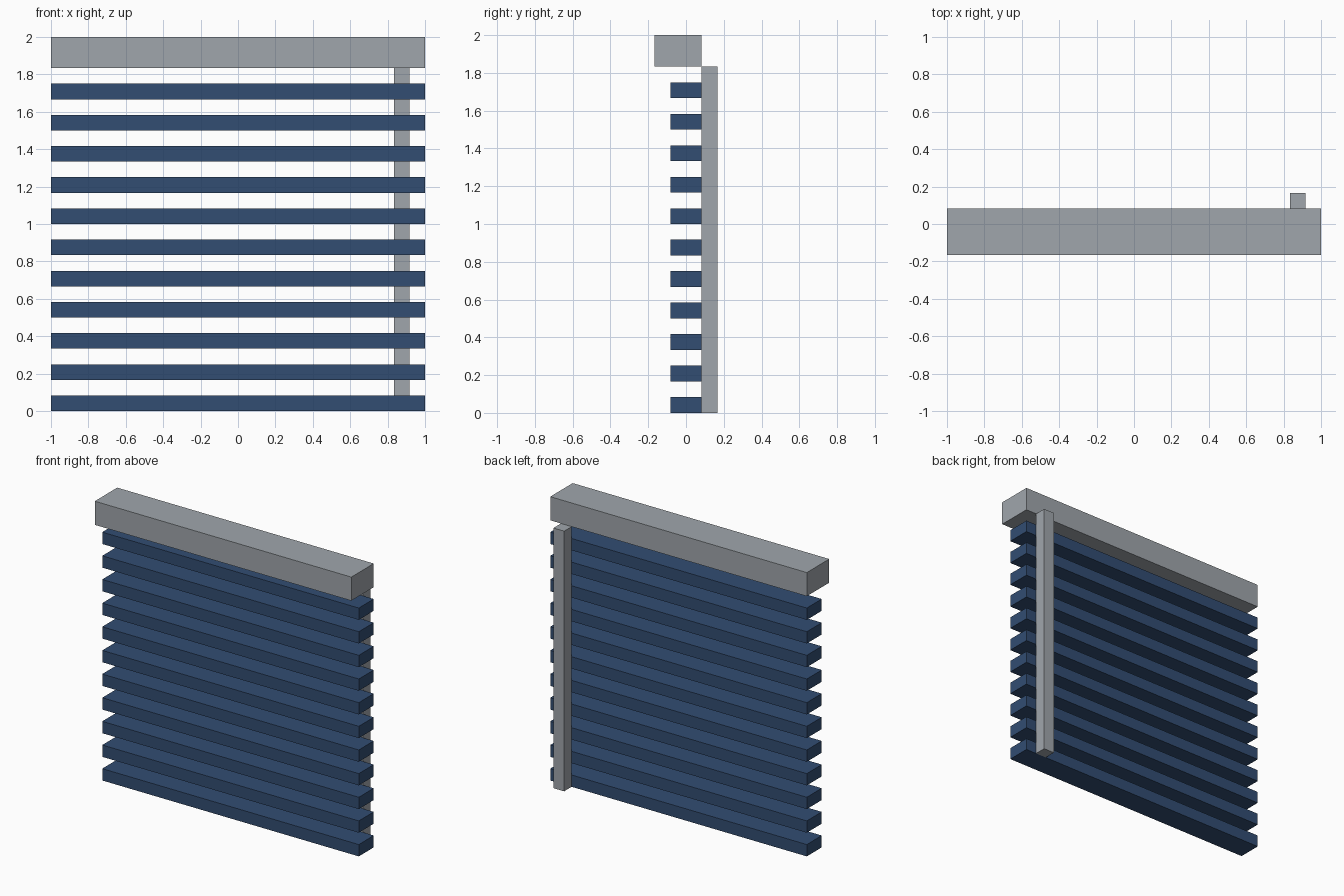
import bpy

cube = bpy.data.objects.get("Cube")
if cube:
    bpy.data.objects.remove(cube, do_unlink=True)

U = 1 / 12  # one module of the design grid


def make_material(name, srgb):
    color = [((c / 255 + 0.055) / 1.055) ** 2.4 for c in srgb] + [1]
    mat = bpy.data.materials.new(name)
    mat.use_nodes = True
    mat.diffuse_color = color
    mat.node_tree.nodes["Principled BSDF"].inputs["Base Color"].default_value = color
    return mat


def box(name, low, high, mat):
    """Box between two corners given in modules."""
    bpy.ops.mesh.primitive_cube_add(size=1)
    obj = bpy.context.object
    obj.name = name
    for v in obj.data.vertices:
        v.co = [(lo if c < 0 else hi) * U for c, lo, hi in zip(v.co, low, high)]
    obj.data.materials.append(mat)
    return obj


grey = make_material("light grey", (160, 166, 172))
blue = make_material("navy blue", (50, 77, 114))

# Head rail overhanging the front
box("head_rail", (-12, -2, 22), (12, 1, 24), grey)

# Control rod behind the slats, on the left
box("control_rod", (10, 1, 0), (11, 2, 22), grey)

# Evenly spaced horizontal slats
slats = box("slats", (-12, -1, 0), (12, 1, 1), blue)
array = slats.modifiers.new("slat_rows", 'ARRAY')
array.count = 11
array.use_relative_offset = False
array.use_constant_offset = True
array.constant_offset_displace = (0, 0, 2 * U)
